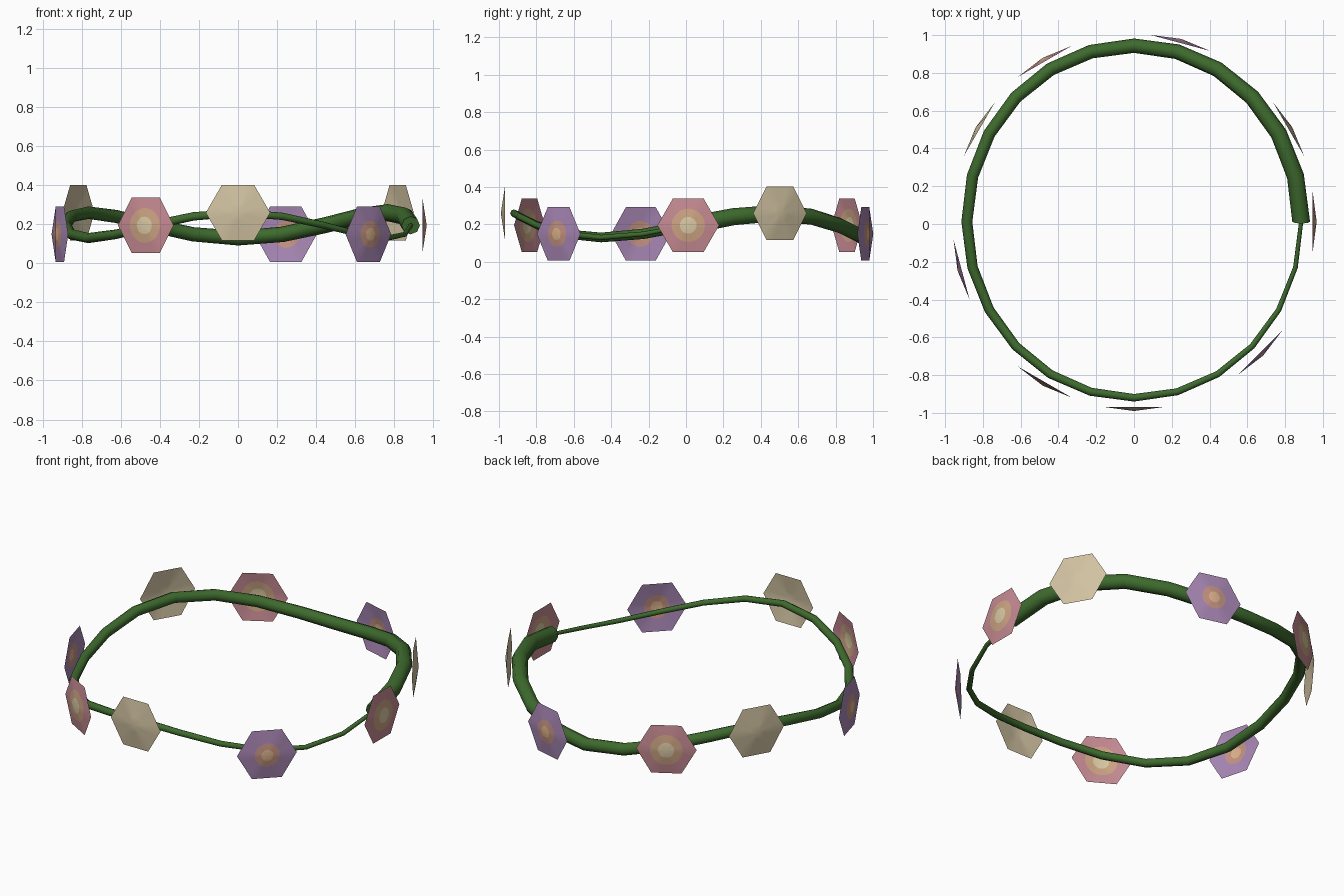
import bpy, bmesh
from math import sin, cos, pi, radians
from mathutils import Vector

if "Cube" in bpy.data.objects:
    bpy.data.objects.remove(bpy.data.objects["Cube"])


def material(name, srgb):
    col = [(c / 255) ** 2.2 for c in srgb] + [1]
    m = bpy.data.materials.new(name)
    m.use_nodes = True
    m.diffuse_color = col
    bsdf = m.node_tree.nodes["Principled BSDF"]
    bsdf.inputs["Base Color"].default_value = col
    bsdf.inputs["Roughness"].default_value = 0.9
    return m


GREEN = material("stem green", (64, 106, 49))
BEIGE = material("beige petal", (208, 193, 160))
PINK = material("pink petal", (196, 137, 145))
PINK_RING = material("pink flower ring", (203, 162, 130))
PINK_EYE = material("pink flower centre", (216, 200, 162))
PURPLE = material("purple petal", (167, 134, 179))
PURPLE_RING = material("purple flower ring", (196, 146, 130))
PURPLE_EYE = material("purple flower centre", (220, 178, 138))


def wave_point(angle, rx, ry):
    """Point on the wavy oval that the stem and the flowers follow."""
    return Vector((rx * cos(angle), 0.012 + ry * sin(angle),
                   0.195 + 0.065 * sin(3 * angle)))


def finish(bm, name, mats, sharp):
    mesh = bpy.data.meshes.new(name)
    bm.to_mesh(mesh)
    bm.free()
    for m in mats:
        mesh.materials.append(m)
    obj = bpy.data.objects.new(name, mesh)
    bpy.context.collection.objects.link(obj)
    bpy.ops.object.select_all(action='DESELECT')
    obj.select_set(True)
    bpy.context.view_layer.objects.active = obj
    bpy.ops.object.shade_smooth_by_angle(angle=radians(sharp))
    return obj


def bridge(bm, a, b):
    n = len(a)
    return [bm.faces.new((a[i], a[(i + 1) % n], b[(i + 1) % n], b[i]))
            for i in range(n)]


# Stem: one turn of a tube that tapers from a thick end to a thin one
def make_stem(segments=24, sides=8):
    bm = bmesh.new()
    rings = []
    for s in range(segments + 1):
        t = s / segments
        a = 2 * pi * t
        centre = wave_point(a, 0.885, 0.932)
        tangent = (wave_point(a + 0.01, 0.885, 0.932)
                   - wave_point(a - 0.01, 0.885, 0.932)).normalized()
        out = Vector((cos(a), sin(a), 0))
        out = (out - tangent * out.dot(tangent)).normalized()
        up = out.cross(tangent)
        r = 0.047 + (0.011 - 0.047) * t
        rings.append([bm.verts.new(centre + r * (out * cos(k) + up * sin(k)))
                      for k in (2 * pi * i / sides for i in range(sides))])
    for a, b in zip(rings, rings[1:]):
        bridge(bm, a, b)
    bm.faces.new(rings[0])
    bm.faces.new(rings[-1])
    bmesh.ops.recalc_face_normals(bm, faces=bm.faces)
    finish(bm, "stem", [GREEN], 50)


# Flower: shallow six-sided cone facing outward, with round painted rings
def make_flower(name, degrees, mats, ring, eye, size=0.165, depth=0.022, steps=24):
    az = radians(degrees)
    base = wave_point(az, 0.945, 0.98)
    out = Vector((cos(az), sin(az), 0))
    side = Vector((-sin(az), cos(az), 0))
    up = Vector((0, 0, 1))
    bm = bmesh.new()

    def loop(radius):
        verts = []
        for i in range(steps):
            a = 2 * pi * i / steps
            edge = size * cos(pi / 6) / cos(a % (pi / 3) - pi / 6)
            r = edge if radius is None else radius * size
            verts.append(bm.verts.new(base + r * (side * cos(a) + up * sin(a))
                                      + out * depth * (1 - r / edge)))
        return verts

    petal, middle, inner = loop(None), loop(ring), loop(eye)
    tip = bm.verts.new(base + out * depth)
    bridge(bm, petal, middle)
    for f in bridge(bm, middle, inner):
        f.material_index = min(1, len(mats) - 1)
    for i in range(steps):
        f = bm.faces.new((inner[i], inner[(i + 1) % steps], tip))
        f.material_index = min(2, len(mats) - 1)
    finish(bm, name, mats, 60)


make_stem()

# Three repeats of pink, beige and purple around the ring
for n in range(3):
    start = 120 * n
    make_flower(f"pink_flower_{n + 1}", start, [PINK, PINK_RING, PINK_EYE], 0.54, 0.27)
    make_flower(f"beige_flower_{n + 1}", start + 30, [BEIGE], 0.54, 0.27)
    make_flower(f"purple_flower_{n + 1}", start + 75,
                [PURPLE, PURPLE_RING, PURPLE_EYE], 0.42, 0.2)
